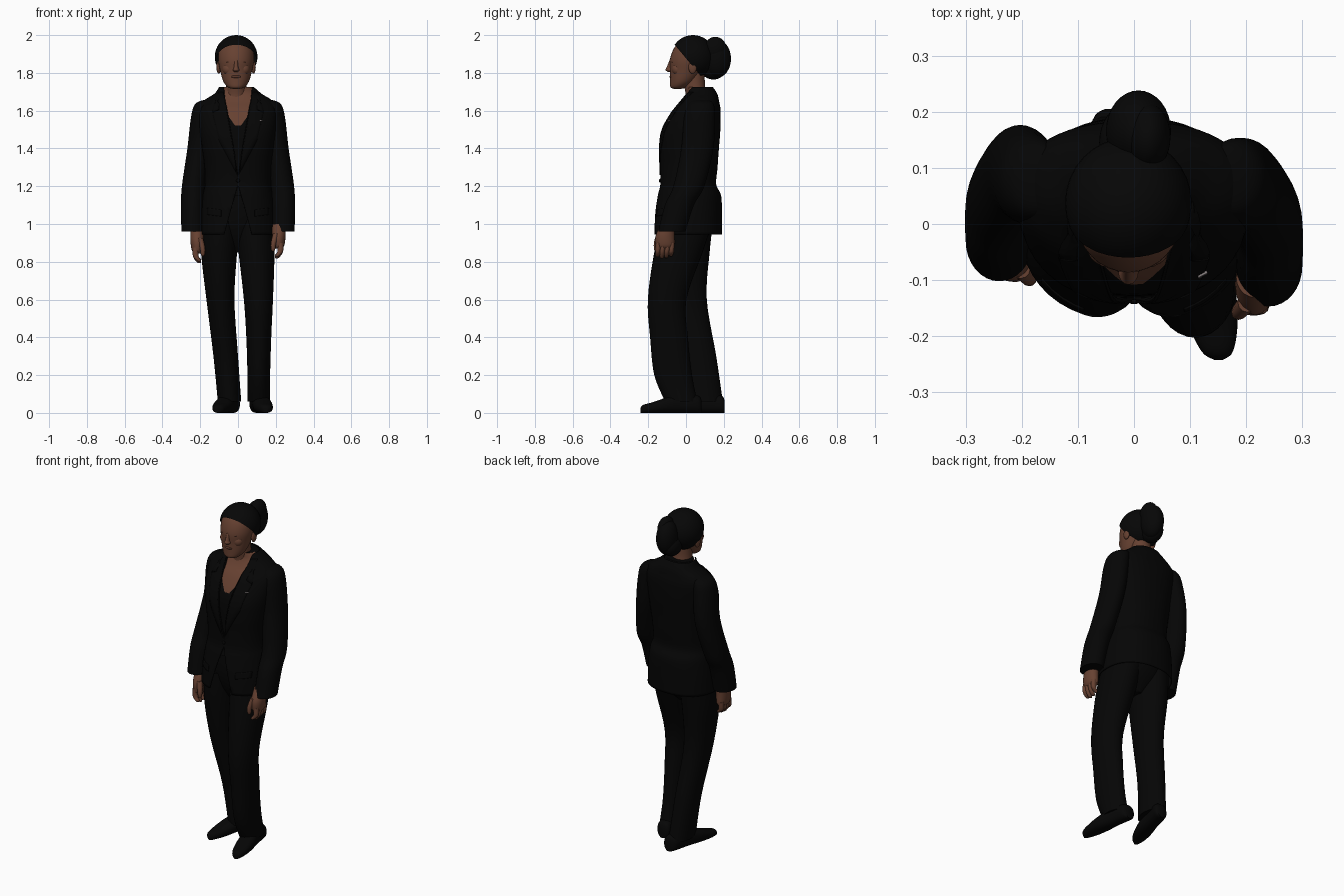
import bpy, bmesh
from math import cos, sin, pi, copysign
from mathutils import Vector
from mathutils.bvhtree import BVHTree

if "Cube" in bpy.data.objects:
    bpy.data.objects.remove(bpy.data.objects["Cube"])


def colour(name, r, g, b):
    m = bpy.data.materials.new(name)
    m.use_nodes = True
    m.diffuse_color = (r, g, b, 1)
    node = m.node_tree.nodes["Principled BSDF"]
    node.inputs["Base Color"].default_value = (r, g, b, 1)
    node.inputs["Roughness"].default_value = 0.8
    return m


SUIT = colour("black suit cloth", 0.0016, 0.0016, 0.0016)
BLOUSE = colour("black blouse cloth", 0.0014, 0.0014, 0.0014)
HAIR = colour("black hair", 0.002, 0.002, 0.002)
SHOE = colour("black leather", 0.0018, 0.0018, 0.0018)
SKIN = colour("brown skin", 0.135, 0.053, 0.031)
LIP = colour("dark brown lips", 0.095, 0.036, 0.022)
SILVER = colour("silver pin", 0.25, 0.22, 0.22)


def finish(name, bm, *mats, thickness=0):
    bmesh.ops.recalc_face_normals(bm, faces=bm.faces)
    mesh = bpy.data.meshes.new(name)
    bm.to_mesh(mesh)
    bm.free()
    ob = bpy.data.objects.new(name, mesh)
    bpy.context.collection.objects.link(ob)
    for m in mats:
        mesh.materials.append(m)
    bpy.ops.object.select_all(action="DESELECT")
    bpy.context.view_layer.objects.active = ob
    ob.select_set(True)
    bpy.ops.object.shade_smooth_by_angle(angle=pi / 4)
    if thickness:
        mod = ob.modifiers.new("thickness", "SOLIDIFY")
        mod.thickness = thickness
    return ob


def blend(rings, steps):
    """Smoothly interpolate cross-sections."""
    out = []
    for i in range(len(rings) - 1):
        a, b, c, d = (rings[max(0, min(len(rings) - 1, i + k))] for k in (-1, 0, 1, 2))
        for s in range(steps):
            t = s / steps
            out.append([q + t / 2 * (r - p + t * (2 * p - 5 * q + 4 * r - u + t * (3 * (q - r) + u - p)))
                        for p, q, r, u in zip(a, b, c, d)])
    return out + [list(rings[-1])]


def loft(rings, power=2, segs=32, steps=5, along_y=False, caps=True):
    """Rings are (position, centre, centre, radius, radius)."""
    bm = bmesh.new()
    rows = []
    for pos, ca, cb, ra, rb in blend(rings, steps):
        row = []
        for k in range(segs):
            c, s = cos(2 * pi * k / segs), sin(2 * pi * k / segs)
            a = ca + ra * copysign(abs(c) ** (2 / power), c)
            b = cb + rb * copysign(abs(s) ** (2 / power), s)
            row.append(bm.verts.new((a, pos, max(b, 0)) if along_y else (a, b, pos)))
        rows.append(row)
    for lo, hi in zip(rows, rows[1:]):
        for k in range(segs):
            j = (k + 1) % segs
            bm.faces.new((lo[k], lo[j], hi[j], hi[k]))
    if caps:
        bm.faces.new(rows[0][::-1])
        bm.faces.new(rows[-1])
    return bm


def ball(name, centre, radii, mat, keep=None):
    bm = bmesh.new()
    bmesh.ops.create_uvsphere(bm, u_segments=32, v_segments=20, radius=1)
    for v in bm.verts:
        v.co = Vector(c + r * p for c, r, p in zip(centre, radii, v.co))
    if keep:
        bmesh.ops.bisect_plane(bm, geom=bm.verts[:] + bm.edges[:] + bm.faces[:],
                               plane_co=keep[0], plane_no=keep[1], clear_outer=True)
    return finish(name, bm, mat)


def wedge(bm, half, z, slope):
    """Cut a wedge into the front and return the faces inside it."""
    for s in (-1, 1):
        bmesh.ops.bisect_plane(bm, geom=bm.verts[:] + bm.edges[:] + bm.faces[:],
                               plane_co=(s * half, 0, z), plane_no=(s, 0, -slope))
    mids = [(f, f.calc_center_median()) for f in bm.faces]
    return [f for f, c in mids if c.y < 0.06 and abs(c.x) < half + slope * (c.z - z)]


def plate(name, outline, tree, mat, side=1, lift=0.004):
    """Thin panel laid on the front of a surface."""
    bm = bmesh.new()
    bm.faces.new([bm.verts.new((side * x, 0, z)) for x, z in outline])
    bmesh.ops.triangulate(bm, faces=bm.faces)
    bmesh.ops.subdivide_edges(bm, edges=bm.edges, cuts=5, use_grid_fill=True)
    for v in bm.verts:
        hit = tree.ray_cast(Vector((v.co.x, -1, v.co.z)), Vector((0, 1, 0)))[0]
        v.co.y = hit.y - lift if hit else 0
    return finish(name, bm, mat, thickness=0.005)


# Jacket body and the blouse and bare chest beneath it
body = [(.945, 0, .008, .205, .182), (1.05, 0, .012, .2, .178), (1.15, 0, .018, .187, .168),
        (1.21, 0, .012, .175, .148), (1.3, 0, .015, .177, .152), (1.4, 0, .017, .19, .157),
        (1.5, 0, .027, .203, .155), (1.6, 0, .055, .21, .128), (1.65, 0, .073, .185, .102),
        (1.69, 0, .08, .125, .085), (1.725, -.008, .07, .092, .072)]
jacket = loft(body, power=2.3, segs=48, caps=False)
surface = BVHTree.FromBMesh(jacket)
for notch in ((0, 1.25, .165), (0, 1.21, -.28)):
    bmesh.ops.delete(jacket, geom=wedge(jacket, *notch), context="FACES")
finish("jacket_body", jacket, SUIT, thickness=.006)

under = [(z, x, y, rx - .012, ry - .012) for z, x, y, rx, ry in body[2:]]
chest = loft(under, power=2.3, segs=48)
for f in wedge(chest, .022, 1.53, .7):
    f.material_index = int(f.calc_center_median().z > 1.52)
finish("blouse_and_chest", chest, BLOUSE, SKIN)

lapel = [(.004, 1.26), (.04, 1.48), (.078, 1.7), (.105, 1.7), (.125, 1.62), (.1, 1.605),
         (.135, 1.59), (.1, 1.44)]
flap = [(.09, 1.04), (.165, 1.05), (.165, 1.085), (.09, 1.075)]
for word, s in (("left", 1), ("right", -1)):
    plate(word + "_lapel", lapel, surface, SUIT, s)
    plate(word + "_pocket_flap", flap, surface, SUIT, s)
plate("lapel_pin", [(.115, 1.545), (.131, 1.548), (.131, 1.552), (.115, 1.549)], surface, SILVER, lift=.008)
ball("jacket_button", (0, -.137, 1.23), (.01, .006, .01), SUIT)


# Sleeves and hands: the elbow sits back and the hand hangs forward
def arm(word, s, back, cuff, hand, drop):
    sleeve = [(1.66, s * .145, .08, .02, .03), (1.638, s * .172, .08, .052, .065),
              (1.57, s * .188, .07 + back / 3, .06, .082), (1.4, s * .207, .055 + back, .061, .085),
              (1.2, s * .235, .01 + back, .062, .082), (1.1, s * .24, (cuff + back) / 2, .061, .077),
              (.96, s * .24, cuff, .06, .072)]
    finish(word + "_sleeve", loft(sleeve), SUIT)
    x, z, w = s * .216, .9 - drop, hand
    palm = [(z + .1, x, w + .015, .034, .036), (z + .04, x, w, .036, .05),
            (z - .01, x, w, .03, .05), (z - .03, x, w, .018, .04)]
    finish(word + "_palm", loft(palm, segs=20), SKIN)
    for i in range(4):
        y, tip = w + (i - 1.5) * .024, z - .085 + abs(i - 1.3) * .008
        finger = [(z, x + s * .008, y, .016, .014), (z - .045, x + s * .008, y - .003, .015, .013),
                  (tip + .008, x - s * .008, y - .006, .013, .011), (tip, x - s * .012, y - .006, .005, .005)]
        finish(f"{word}_finger_{i + 1}", loft(finger, segs=12, steps=3), SKIN)
    thumb = [(z + .05, x - s * .014, w - .03, .017, .017), (z, x - s * .028, w - .046, .014, .014),
             (z - .035, x - s * .03, w - .048, .011, .011), (z - .045, x - s * .03, w - .048, .004, .004)]
    finish(word + "_thumb", loft(thumb, segs=12, steps=3), SKIN)


arm("left", 1, .005, -.075, -.11, 0)
arm("right", -1, .035, -.03, -.05, .025)

# Trousers in mid stride
left_leg = [(.06, .11, -.025, .06, .085), (.2, .11, -.068, .06, .1), (.4, .11, -.09, .066, .1),
            (.6, .108, -.1, .077, .102), (.85, .098, -.04, .095, .128), (1.02, .085, .01, .1, .135)]
right_leg = [(.06, -.045, .1, .062, .095), (.3, -.065, .07, .065, .09),
             (.6, -.093, .01, .074, .1), (.85, -.1, 0, .095, .125), (1.02, -.09, .01, .1, .135)]
finish("left_trouser_leg", loft(left_leg), SUIT)
finish("right_trouser_leg", loft(right_leg), SUIT)
hips = [(.85, 0, 0, .04, .05), (.94, 0, .01, .16, .11), (1.05, 0, .015, .18, .14), (1.2, 0, .01, .16, .13)]
finish("trouser_hips", loft(hips), SUIT)


# Shoes run from heel to toe, turned out
def shoe(name, heel_x, toe_x, heel_y):
    shape = [(0, .025, .032), (.02, .042, .046), (.11, .044, .05), (.19, .05, .04),
             (.26, .044, .028), (.31, .028, .021), (.325, .008, .012)]
    rings = [(heel_y - d, heel_x + (toe_x - heel_x) * d * 3, h, w, h) for d, w, h in shape]
    finish(name, loft(rings, power=2.4, along_y=True), SHOE)


shoe("left_shoe", .1, .152, .083)
shoe("right_shoe", -.027, -.11, .205)

# Neck, head and face
mid = -.01
neck = [(1.62, mid, .055, .075, .06), (1.68, mid, .055, .06, .056), (1.74, mid, .045, .054, .055),
        (1.82, mid, .045, .055, .055)]
finish("neck", loft(neck), SKIN)
skull = [(1.716, mid, -.045, .02, .02), (1.724, mid, -.04, .044, .042), (1.755, mid, -.018, .068, .066),
         (1.81, mid, .002, .084, .086), (1.87, mid, .015, .095, .1), (1.93, mid, .026, .088, .09),
         (1.97, mid, .032, .058, .058), (1.985, mid, .035, .01, .01)]
finish("head", loft(skull), SKIN)
nose = [(1.805, mid, -.085, .01, .01), (1.815, mid, -.086, .018, .022), (1.83, mid, -.084, .012, .018),
        (1.87, mid, -.076, .009, .01)]
finish("nose", loft(nose, segs=16), SKIN)
ball("lips", (mid, -.078, 1.78), (.026, .01, .008), LIP)
ball("chin", (mid, -.06, 1.74), (.03, .024, .02), SKIN)
for word, s in (("left", 1), ("right", -1)):
    ball(word + "_eye", (mid + s * .036, -.071, 1.858), (.015, .006, .005), LIP)
    ball(word + "_cheek", (mid + s * .038, -.045, 1.82), (.034, .03, .034), SKIN)
    ball(word + "_ear", (mid + s * .092, .035, 1.83), (.012, .022, .034), SKIN)

# Swept-back hair and bun
ball("hair_cap", (mid, .037, 1.885), (.113, .117, .115), HAIR, ((0, -.055, 1.943), (0, -.185, -.155)))
ball("bun", (.008, .165, 1.875), (.058, .073, .1), HAIR)
ball("bun_upper_twist", (.025, .155, 1.925), (.04, .06, .066), HAIR)
ball("bun_lower_twist", (-.01, .145, 1.83), (.052, .07, .065), HAIR)
